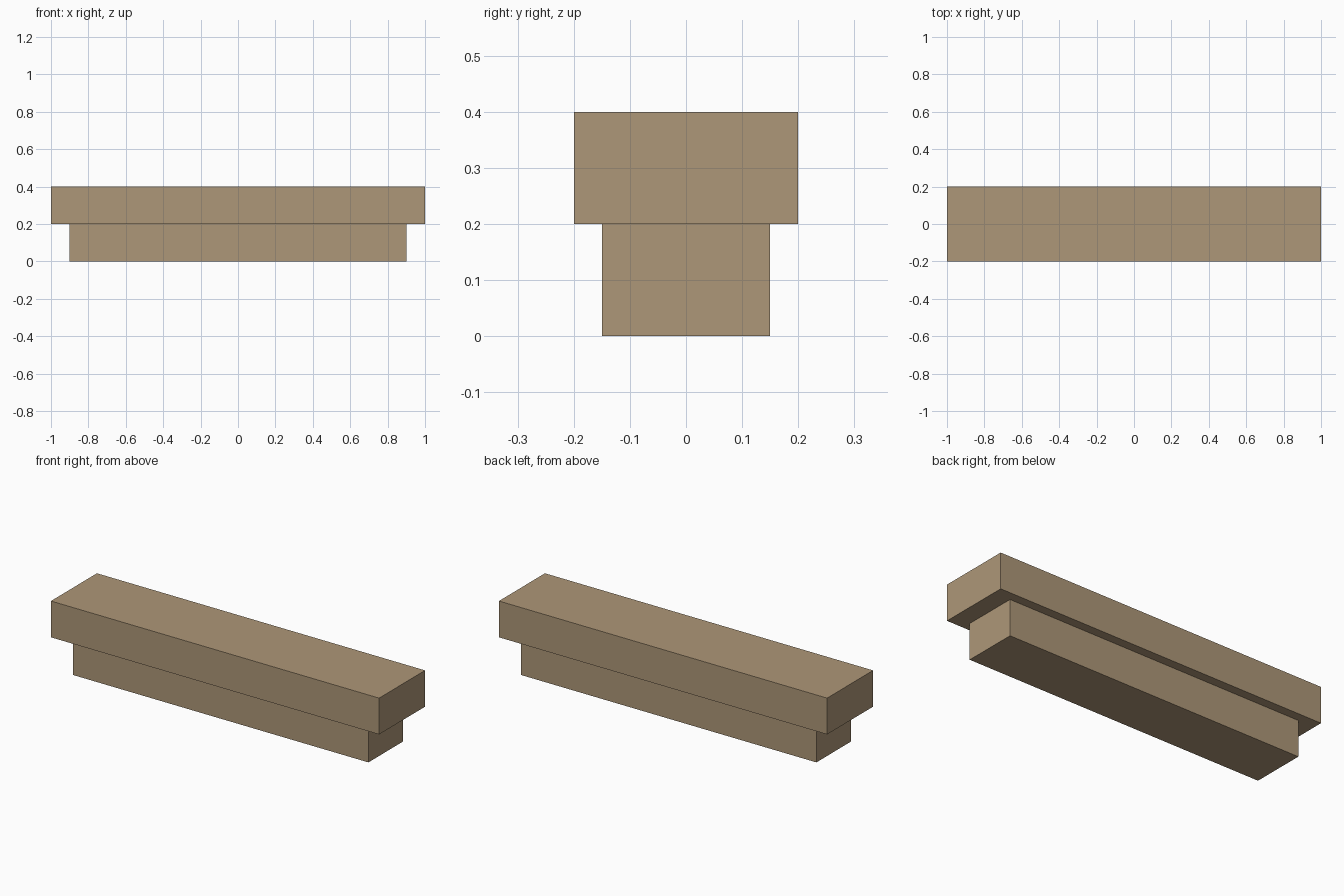
import bpy
import bmesh
from mathutils import Matrix, Vector

if "Cube" in bpy.data.objects:
    bpy.data.objects.remove(bpy.data.objects["Cube"])

# Single flat wood/stone tan colour
tan = bpy.data.materials.new("tan")
tan.diffuse_color = (0.423, 0.309, 0.188, 1.0)
tan.use_nodes = True
tan.node_tree.nodes["Principled BSDF"].inputs["Base Color"].default_value = tan.diffuse_color


def box(name, size, z_bottom):
    """Box centred on x and y, with its underside at z_bottom."""
    bm = bmesh.new()
    centre = Vector((0, 0, z_bottom + size[2] / 2))
    bmesh.ops.create_cube(bm, size=1.0,
                          matrix=Matrix.Translation(centre) @ Matrix.Diagonal((*size, 1.0)))
    mesh = bpy.data.meshes.new(name)
    bm.to_mesh(mesh)
    bm.free()
    mesh.materials.append(tan)
    obj = bpy.data.objects.new(name, mesh)
    bpy.context.collection.objects.link(obj)
    return obj


# Narrower plinth below, overhanging slab on top
box("base_plinth", (1.8, 0.3, 0.2), 0.0)
box("top_slab", (2.0, 0.4, 0.2), 0.2)
